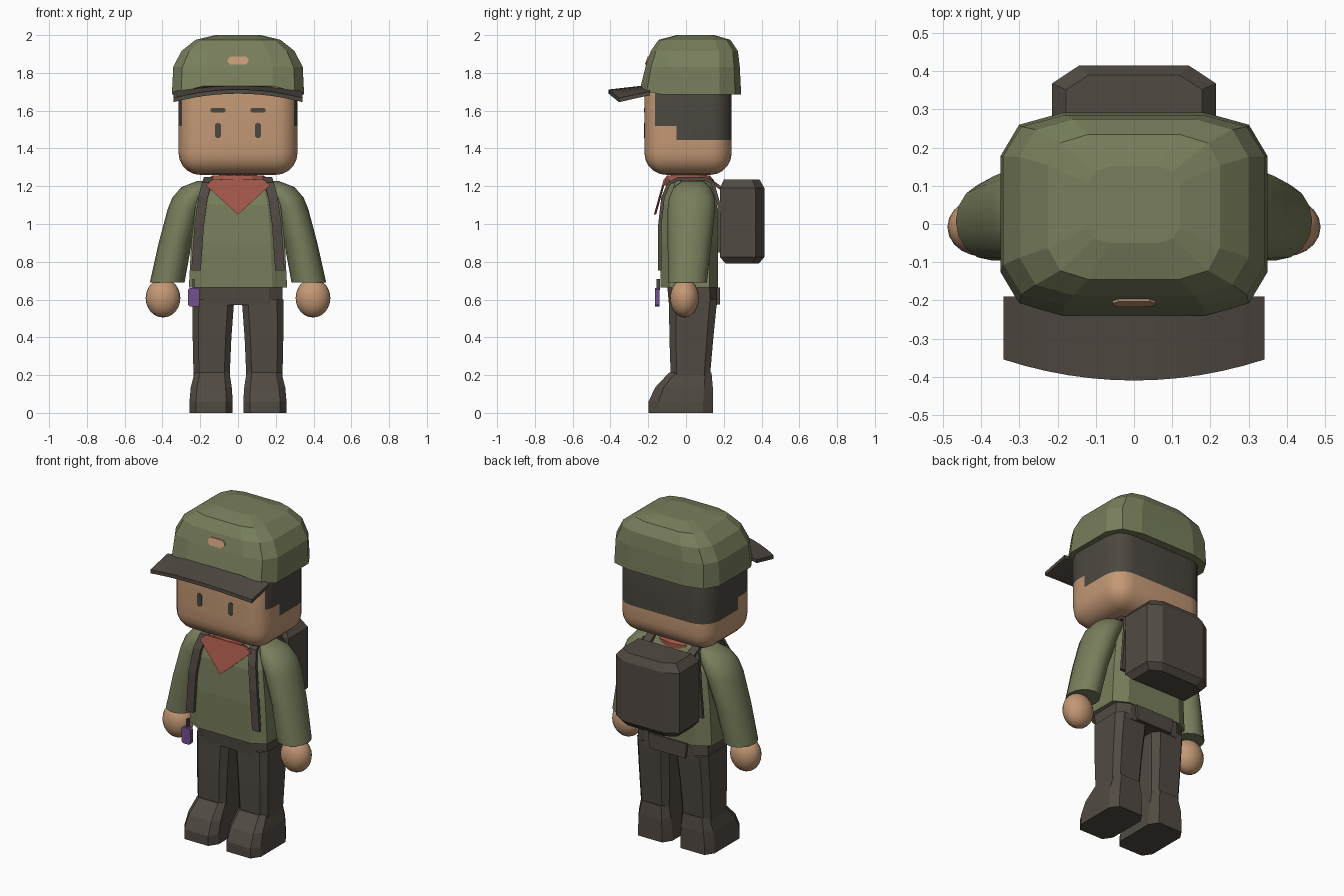
import bpy, bmesh, math
from mathutils import Vector

if "Cube" in bpy.data.objects:
    bpy.data.objects.remove(bpy.data.objects["Cube"])


def material(name, r, g, b):
    m = bpy.data.materials.new(name)
    lin = [((c / 255 + 0.055) / 1.055) ** 2.4 for c in (r, g, b)]
    m.diffuse_color = (*lin, 1)
    m.use_nodes = True
    m.node_tree.nodes["Principled BSDF"].inputs["Base Color"].default_value = m.diffuse_color
    return m


GREEN = material("olive green", 120, 126, 92)
DARK = material("dark brown", 81, 74, 67)
HAIR = material("dark hair", 76, 71, 64)
SKIN = material("skin", 195, 152, 117)
RED = material("brick red", 162, 86, 72)
PURPLE = material("purple", 114, 82, 142)


def finish(name, bm, mats, smooth=False):
    bmesh.ops.recalc_face_normals(bm, faces=bm.faces[:])
    me = bpy.data.meshes.new(name)
    bm.to_mesh(me)
    bm.free()
    ob = bpy.data.objects.new(name, me)
    bpy.context.collection.objects.link(ob)
    for m in mats:
        me.materials.append(m)
    if smooth:
        bpy.ops.object.select_all(action='DESELECT')
        ob.select_set(True)
        bpy.context.view_layer.objects.active = ob
        bpy.ops.object.shade_smooth_by_angle(angle=math.radians(45))
    return ob


def skin(name, rings, mat, smooth=False):
    """Join rings of 3D points into a closed solid."""
    bm = bmesh.new()
    vs = [[bm.verts.new(p) for p in ring] for ring in rings]
    n = len(vs[0])
    for a, b in zip(vs, vs[1:]):
        for i in range(n):
            j = (i + 1) % n
            bm.faces.new((a[i], a[j], b[j], b[i]))
    bm.faces.new(vs[0])
    bm.faces.new(vs[-1])
    return finish(name, bm, [mat], smooth)


def level(plan, z, x0, x1, y0, y1, s=1):
    """Unit plan stretched to a box at height z; s = -1 mirrors in x."""
    return [(s * ((x0 + x1) / 2 + u * (x1 - x0) / 2),
             (y0 + y1) / 2 + v * (y1 - y0) / 2, z) for u, v in plan]


def stack(name, plan, levels, mat, s=1, smooth=False):
    return skin(name, [level(plan, *l, s) for l in levels], mat, smooth)


def plate(name, pts, y, t, mat):
    """Thin plate from an (x, z) outline; y is a function of z."""
    return skin(name, [[(px, y(pz) + d, pz) for px, pz in pts] for d in (0, t)], mat)


def cut_rect(cx, cz, hx, hz, c):
    return [(cx + hx, cz - hz + c), (cx + hx, cz + hz - c), (cx + hx - c, cz + hz), (cx - hx + c, cz + hz),
            (cx - hx, cz + hz - c), (cx - hx, cz - hz + c), (cx - hx + c, cz - hz), (cx + hx - c, cz - hz)]


def circle(n):
    return [(math.cos(2 * math.pi * i / n), math.sin(2 * math.pi * i / n)) for i in range(n)]


OCT = cut_rect(0, 0, 1, 1, 0.3)
quad = [(1, 0.57), (0.86, 0.88), (0.53, 1)]
HATPLAN = (quad + [(-u, v) for u, v in quad[::-1]]
           + [(-u, -v) for u, v in quad] + [(u, -v) for u, v in quad[::-1]])

# head with hair cut into its faces
bm = bmesh.new()
bmesh.ops.create_cube(bm, size=1)
for v in bm.verts:
    v.co = Vector((v.co.x * 0.63, 0.011 + v.co.y * 0.462, 1.53 + v.co.z * 0.54))
bmesh.ops.bevel(bm, geom=bm.edges[:], offset=0.115, segments=5, profile=0.5, affect='EDGES')
for co, no in (((0, 0, 1.445), (0, 0, 1)), ((0, 0, 1.52), (0, 0, 1)),
               ((0, -0.165, 0), (0, 1, 0)), ((0, -0.05, 0), (0, 1, 0))):
    bmesh.ops.bisect_plane(bm, geom=bm.verts[:] + bm.edges[:] + bm.faces[:], plane_co=co, plane_no=no)
for f in bm.faces:
    c = f.calc_center_median()
    f.material_index = int((c.y > -0.05 and c.z > 1.445) or (c.y > -0.165 and c.z > 1.52))
finish("head", bm, [SKIN, HAIR], True)

# neck
stack("neck", circle(12), [(1.15, -.1, .1, -.08, .11), (1.29, -.1, .1, -.08, .11)], SKIN, smooth=True)

# eyes and eyebrows
for s, side in ((1, "left"), (-1, "right")):
    plate(side + "_eye", cut_rect(s * 0.105, 1.495, 0.016, 0.04, 0.01), lambda z: -0.223, 0.006, HAIR)
    plate(side + "_eyebrow", cut_rect(s * 0.105, 1.602, 0.04, 0.011, 0.006), lambda z: -0.223, 0.006, HAIR)

# cap crown, its front hem raised
rings = [level(HATPLAN, *l) for l in (
    (1.685, -.35, .35, -.24, .292), (1.83, -.343, .343, -.215, .285), (1.915, -.30, .30, -.187, .275),
    (1.975, -.225, .225, -.145, .235), (2.0, -.12, .12, -.05, .15))]
rings[0] = [(x, y, z + (0.045 if y < -0.2 and abs(x) < 0.25 else 0.015 if y < -0.15 else 0))
            for x, y, z in rings[0]]
skin("cap_crown", rings, GREEN)

# cap peak, arched across x
rings = []
for i in range(13):
    x = -0.342 + 0.057 * i
    t = (x / 0.342) ** 2
    yf, zf, zb = -0.41 + 0.055 * t, 1.69 - 0.045 * t, 1.717 - 0.035 * t
    rings.append([(x, yf, zf), (x, -0.19, zb), (x, -0.19, zb + 0.02), (x, yf, zf + 0.022)])
skin("cap_peak", rings, DARK)

# cap badge
plate("cap_badge", cut_rect(0, 1.866, 0.056, 0.021, 0.015),
      lambda z: -0.222 + (z - 1.83) * 0.33, 0.012, SKIN)

# shirt body
stack("shirt", OCT, [(.665, -.26, .26, -.135, .17), (.9, -.248, .248, -.137, .17),
                     (1.1, -.225, .225, -.125, .165), (1.2, -.19, .19, -.10, .14),
                     (1.24, -.14, .14, -.08, .12)], GREEN)

# neckerchief
stack("kerchief_collar", circle(12), [(1.205, -.172, .172, -.12, .147), (1.232, -.168, .168, -.118, .147),
                                      (1.258, -.135, .135, -.10, .125)], RED)
plate("kerchief_front", [(-.17, 1.205), (-.135, 1.235), (.135, 1.235), (.17, 1.205), (0, 1.05)],
      lambda z: -0.17 + (z - 1.05) * 0.28, 0.012, RED)

# hips and rear flap
stack("hips", OCT, [(.57, -.235, .235, -.09, .165), (.68, -.235, .235, -.10, .165)], DARK)
plate("rear_flap", [(-.13, .665), (.13, .665), (.12, .575), (-.12, .575)], lambda z: 0.16, 0.02, DARK)

for s, side in ((1, "left"), (-1, "right")):
    # sleeves and hands
    stack(side + "_sleeve", circle(16), [
        (.69, .283, .467, -.095, .11), (.90, .245, .42, -.097, .135), (1.08, .19, .372, -.097, .155),
        (1.14, .16, .347, -.09, .152), (1.195, .13, .30, -.065, .13), (1.228, .13, .215, -.02, .09)],
        GREEN, s, True)
    bm = bmesh.new()
    bmesh.ops.create_uvsphere(bm, u_segments=20, v_segments=12, radius=1)
    for v in bm.verts:
        v.co = Vector((s * 0.397 + v.co.x * 0.092, -0.008 + v.co.y * 0.077, 0.608 + v.co.z * 0.103))
    finish(side + "_hand", bm, [SKIN], True)

    # trouser legs and boots
    stack(side + "_leg", OCT, [(.17, .045, .235, -.08, .125), (.40, .035, .24, -.088, .145),
                               (.60, .02, .24, -.09, .165)], DARK, s)
    stack(side + "_boot", OCT, [(0, .028, .257, -.198, .142), (.06, .028, .257, -.198, .142),
                                (.135, .033, .25, -.163, .142), (.215, .045, .23, -.088, .135)], DARK, s)

    # pack straps: over the shoulder to the pack, and down the back
    for label, path in (("shoulder", [(.222, -.138, .755), (.205, -.138, 1.0), (.185, -.122, 1.14),
                                      (.165, -.09, 1.215), (.155, -.04, 1.24), (.15, .10, 1.24),
                                      (.15, .15, 1.215), (.14, .21, 1.17)]),
                        ("back", [(.165, .14, 1.22), (.195, .175, 1.1), (.215, .175, .85)])):
        path = [Vector(p) for p in path]
        rings = []
        for i, p in enumerate(path):
            d = path[min(i + 1, len(path) - 1)] - path[max(i - 1, 0)]
            n = Vector((0, -d.z, d.y)).normalized() * 0.009
            w = Vector((0.025, 0, 0))
            rings.append([((q.x) * s, q.y, q.z) for q in (p + w + n, p - w + n, p - w - n, p + w - n)])
        skin(f"{side}_{label}_strap", rings, DARK)

# backpack
PACK = [(-1, -1), (1, -1), (1, .6), (.67, 1), (-.67, 1), (-1, .6)]
stack("backpack", PACK, [(.79, -.185, .185, .21, .385), (.825, -.215, .215, .18, .415),
                         (1.19, -.215, .215, .18, .415), (1.235, -.178, .178, .20, .39)], DARK)

# hanging charm and its cord
plate("charm", cut_rect(-.235, .612, .03, .05, .01), lambda z: -0.165, 0.024, PURPLE)
plate("charm_cord", cut_rect(-.235, .68, .006, .03, .002), lambda z: -0.157, 0.02, DARK)
